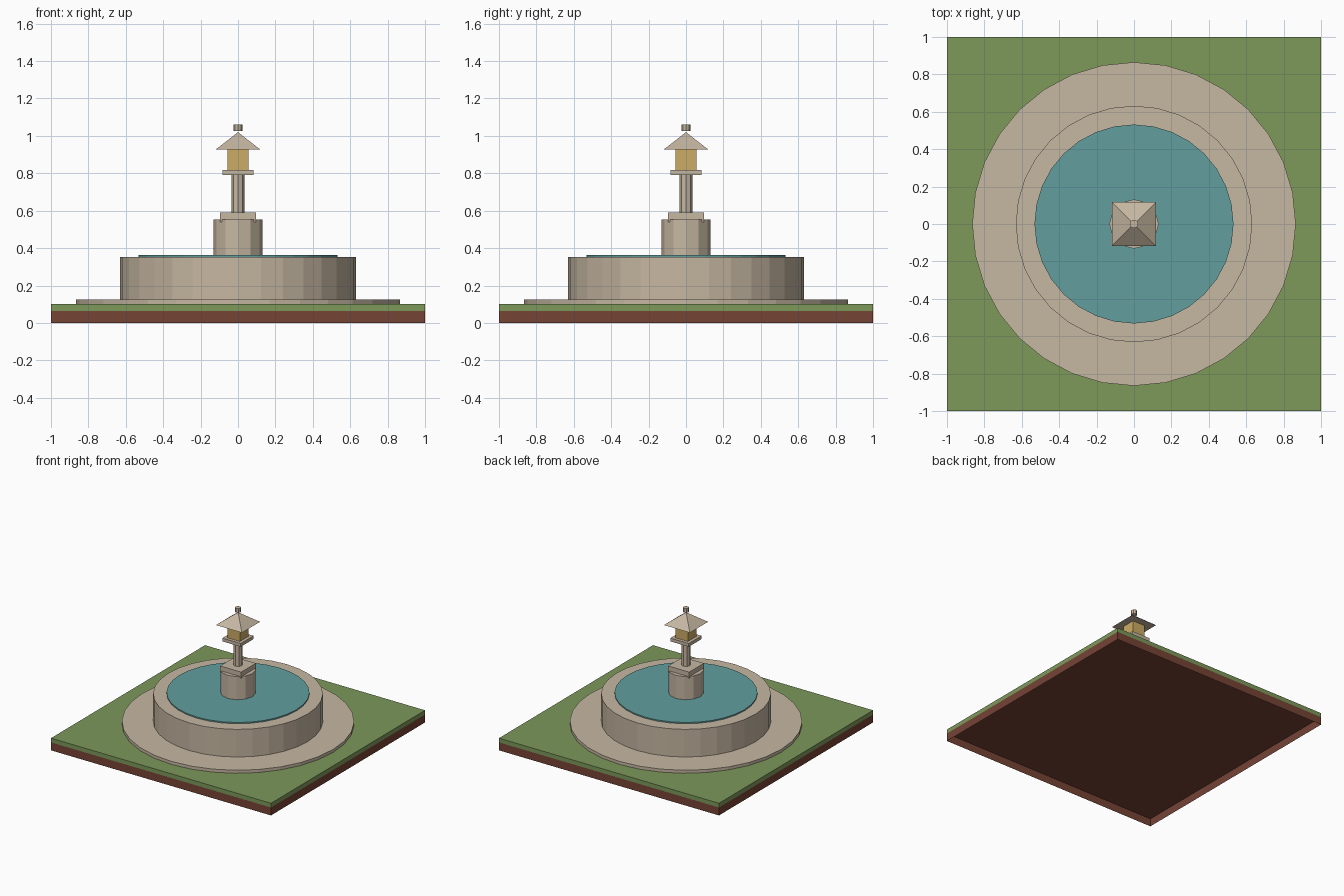
import bpy, bmesh, math

if "Cube" in bpy.data.objects:
    bpy.data.objects.remove(bpy.data.objects["Cube"], do_unlink=True)


def material(name, *rgb):
    """Flat colour given as 0-255 display values, stored as linear."""
    linear = [((c / 255 + 0.055) / 1.055) ** 2.4 for c in rgb]
    mat = bpy.data.materials.new(name)
    mat.use_nodes = True
    mat.diffuse_color = (*linear, 1)
    mat.node_tree.nodes["Principled BSDF"].inputs["Base Color"].default_value = (*linear, 1)
    return mat


soil = material("soil brown", 118, 67, 53)
grass = material("grass green", 125, 152, 90)
stone = material("warm stone", 198, 183, 162)
water = material("pool teal", 98, 158, 158)
glow = material("lantern amber", 204, 172, 102)


def finish(name, bm, mat):
    mesh = bpy.data.meshes.new(name)
    bm.to_mesh(mesh)
    bm.free()
    mesh.materials.append(mat)
    obj = bpy.data.objects.new(name, mesh)
    bpy.context.collection.objects.link(obj)
    return obj


def block(name, mat, half, low, high, open_bottom=False):
    bm = bmesh.new()
    bmesh.ops.create_cube(bm, size=1)
    for v in bm.verts:
        v.co = (v.co.x * 2 * half, v.co.y * 2 * half, high if v.co.z > 0 else low)
    if open_bottom:
        bm.normal_update()
        under = [f for f in bm.faces if f.normal.z < -0.5]
        bmesh.ops.delete(bm, geom=under, context='FACES_ONLY')
    return finish(name, bm, mat)


def drum(name, mat, sides, radius, low, high, top_radius=None, turn=0.0):
    bm = bmesh.new()
    bmesh.ops.create_cone(bm, cap_ends=True, segments=sides, radius1=radius,
                          radius2=radius if top_radius is None else top_radius,
                          depth=high - low)
    obj = finish(name, bm, mat)
    obj.location.z = (low + high) / 2
    obj.rotation_euler.z = turn
    return obj


# Ground: hollow soil tray under a grass slab
block("soil_base", soil, 1.0, 0.0, 0.065, open_bottom=True)
block("grass_slab", grass, 1.0, 0.065, 0.10, open_bottom=True)

# Paving, basin and pool
drum("paving_ring", stone, 32, 0.865, 0.10, 0.125)
drum("basin_wall", stone, 32, 0.632, 0.12, 0.352)
drum("pool_water", water, 32, 0.532, 0.34, 0.362)

# Pedestal with square cap
drum("pedestal", stone, 12, 0.132, 0.355, 0.552)
block("pedestal_cap", stone, 0.096, 0.54, 0.59)

# Lantern
drum("lantern_post", stone, 8, 0.035, 0.585, 0.795)
block("lantern_plate", stone, 0.083, 0.79, 0.817)
block("lantern_box", glow, 0.057, 0.815, 0.932)
drum("lantern_roof", stone, 4, 0.118 * math.sqrt(2), 0.928, 1.02,
     top_radius=0.0, turn=math.pi / 4)
drum("roof_finial", stone, 8, 0.023, 1.025, 1.06)
